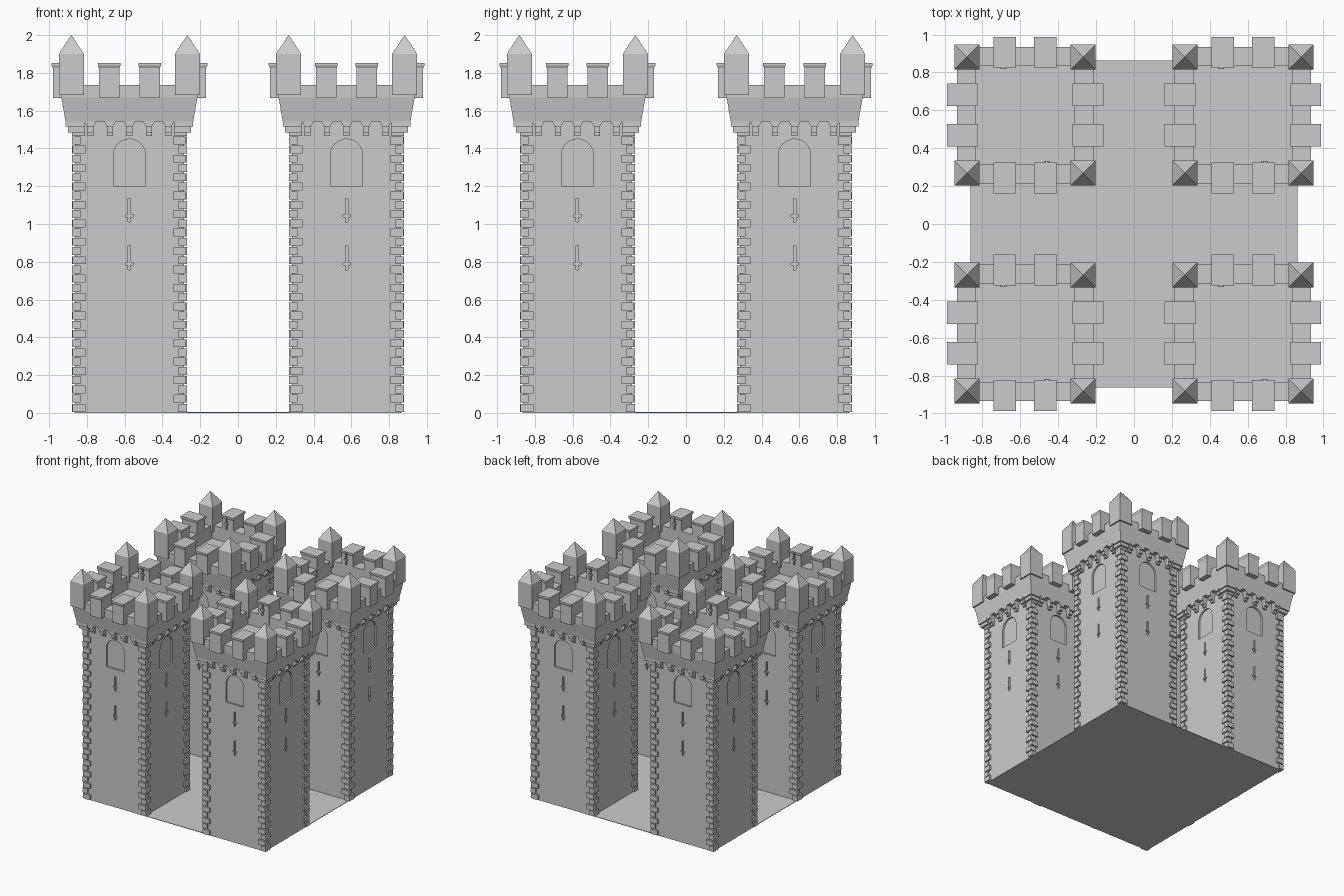
import bpy, bmesh, math
from mathutils import Matrix, Vector

cube = bpy.data.objects.get("Cube")
if cube:
    bpy.data.objects.remove(cube, do_unlink=True)

stone = bpy.data.materials.new("grey_stone")
stone.use_nodes = True
GREY = (0.6, 0.6, 0.6, 1)
stone.diffuse_color = GREY
stone.node_tree.nodes["Principled BSDF"].inputs["Base Color"].default_value = GREY

HALF = 0.289            # half width of a tower shaft
CENTRE = 0.575          # tower distance from the middle


def loft(bm, profile, cx=0, cy=0):
    """Stack rectangles (half_x, half_y, z) into a closed solid."""
    rings = []
    for hx, hy, z in profile:
        corners = ((-hx, -hy), (hx, -hy), (hx, hy), (-hx, hy))
        rings.append([bm.verts.new((cx + x, cy + y, z)) for x, y in corners])
    for low, high in zip(rings, rings[1:]):
        for i in range(4):
            j = (i + 1) % 4
            bm.faces.new((low[i], low[j], high[j], high[i]))
    bm.faces.new(rings[0][::-1])
    bm.faces.new(rings[-1])


def box(bm, x0, x1, y0, y1, z0, z1):
    hx, hy = (x1 - x0) / 2, (y1 - y0) / 2
    loft(bm, [(hx, hy, z0), (hx, hy, z1)], (x0 + x1) / 2, (y0 + y1) / 2)


def extrude_outline(bm, outline, y0, y1):
    """Closed (x, z) outline pushed through along y."""
    face = bm.faces.new([bm.verts.new((x, y0, z)) for x, z in outline])
    result = bmesh.ops.extrude_face_region(bm, geom=[face])
    moved = [v for v in result["geom"] if isinstance(v, bmesh.types.BMVert)]
    bmesh.ops.translate(bm, verts=moved, vec=(0, y1 - y0, 0))


def repeat_sides(bm, steps=(1, 2, 3)):
    """Copy the front side's geometry around the tower."""
    source = bm.verts[:] + bm.edges[:] + bm.faces[:]
    for k in steps:
        copy = bmesh.ops.duplicate(bm, geom=source)["geom"]
        bmesh.ops.rotate(bm, verts=[v for v in copy if isinstance(v, bmesh.types.BMVert)],
                         matrix=Matrix.Rotation(k * math.pi / 2, 3, 'Z'))


def to_mesh(bm, name):
    bmesh.ops.remove_doubles(bm, verts=bm.verts, dist=1e-6)
    bmesh.ops.recalc_face_normals(bm, faces=bm.faces)
    mesh = bpy.data.meshes.new(name)
    bm.to_mesh(mesh)
    bm.free()
    mesh.materials.append(stone)
    return mesh


def place(mesh, name, location=(0, 0, 0)):
    obj = bpy.data.objects.new(name, mesh)
    obj.location = location
    bpy.context.collection.objects.link(obj)
    return obj


def cross_outline(z0, z1, arm_z, w=0.007, arm=0.019, t=0.007):
    right = [(w, z0), (w, arm_z - t), (arm, arm_z - t),
             (arm, arm_z + t), (w, arm_z + t), (w, z1)]
    return right + [(-x, z) for x, z in reversed(right)]


def make_shaft():
    # Solid shaft with recessed windows and arrow slits
    bm = bmesh.new()
    box(bm, -HALF, HALF, -HALF, HALF, 0, 1.56)
    shaft = place(to_mesh(bm, "shaft"), "shaft")
    bm = bmesh.new()
    arch = [(-0.085, 1.2), (0.085, 1.2)]
    for i in range(13):
        a = math.pi * i / 12
        arch.append((0.085 * math.cos(a), 1.365 + 0.085 * math.sin(a)))
    inner, outer = -HALF + 0.015, -HALF - 0.02
    extrude_outline(bm, arch, inner, outer)
    extrude_outline(bm, cross_outline(1.01, 1.135, 1.043), inner, outer)
    extrude_outline(bm, cross_outline(0.757, 0.885, 0.79), inner, outer)
    repeat_sides(bm)
    cutter = place(to_mesh(bm, "opening_cutter"), "opening_cutter")
    cutter.hide_render = True
    cut = shaft.modifiers.new("openings", 'BOOLEAN')
    cut.operation = 'DIFFERENCE'
    cut.solver = 'EXACT'
    cut.object = cutter
    bpy.context.view_layer.update()
    graph = bpy.context.evaluated_depsgraph_get()
    mesh = bpy.data.meshes.new_from_object(shaft.evaluated_get(graph))
    for helper in (cutter, shaft):
        bpy.data.objects.remove(helper, do_unlink=True)
    return mesh


def make_quoins():
    # Alternating long and short corner stones
    bm = bmesh.new()
    out = HALF + 0.012
    rows = 30
    pitch = 1.465 / rows
    for row in range(rows):
        long_x = row % 2 == 0
        lx, ly = (0.068, 0.042) if long_x else (0.042, 0.068)
        ox, oy = (0, 0.004) if long_x else (0.004, 0)
        z = row * pitch + 0.006
        box(bm, -out - ox, -out + lx, -out - oy, -out + ly, z, z + pitch - 0.007)
    repeat_sides(bm)
    return to_mesh(bm, "corner_stones")


def make_corbels():
    # Stepped brackets under the parapet, larger at the corners
    bm = bmesh.new()
    steps = ((0.338, 1.515, 1.545), (0.325, 1.485, 1.515), (0.305, 1.465, 1.485))
    for out, z0, z1 in steps:
        box(bm, -out, -0.236, -out, -0.236, z0, z1)
        for i in range(-2, 3):
            x = i * 0.103
            flare = 0.016 if z1 > 1.54 else 0
            outline = [(x - 0.016, z0), (x + 0.016, z0),
                       (x + 0.016 + flare, z1), (x - 0.016 - flare, z1)]
            extrude_outline(bm, outline, -out, -HALF + 0.01)
    repeat_sides(bm)
    return to_mesh(bm, "corbels")


def make_parapet():
    # Flared wall with a sunken roof floor
    bm = bmesh.new()
    profile = ((0.338, 1.542), (0.36, 1.67), (0.36, 1.735), (0.26, 1.735), (0.26, 1.62))
    loft(bm, [(h, h, z) for h, z in profile])
    return to_mesh(bm, "parapet")


def make_merlons():
    # Two capped blocks on each side
    bm = bmesh.new()
    for x in (-0.107, 0.107):
        loft(bm, [(0.054, 0.074, 1.668), (0.054, 0.074, 1.825), (0.06, 0.082, 1.84),
                  (0.06, 0.082, 1.852)], x, -0.331)
    repeat_sides(bm)
    return to_mesh(bm, "merlons")


def make_merlon_crosses():
    # Small raised crosses on the inner faces of two merlons
    bm = bmesh.new()
    outline = [(x + 0.115, z) for x, z in cross_outline(1.74, 1.845, 1.785, 0.006, 0.016, 0.006)]
    extrude_outline(bm, outline, -0.26, -0.243)
    repeat_sides(bm, steps=(2,))
    return to_mesh(bm, "merlon_crosses")


def make_turrets():
    # Corner posts with pyramid caps
    bm = bmesh.new()
    half = 0.066
    loft(bm, [(half, half, 1.683), (half, half, 1.9), (0, 0, 2.0)], -0.307, -0.307)
    bmesh.ops.remove_doubles(bm, verts=bm.verts, dist=1e-6)
    repeat_sides(bm)
    return to_mesh(bm, "corner_turrets")


# Ground slab joining the towers
slab = bmesh.new()
edge = CENTRE + HALF
box(slab, -edge, edge, -edge, edge, 0, 0.004)
place(to_mesh(slab, "ground_slab"), "ground_slab")

# Four identical towers
parts = {"shaft": make_shaft(), "corner_stones": make_quoins(), "corbels": make_corbels(),
         "parapet": make_parapet(), "merlons": make_merlons(),
         "merlon_crosses": make_merlon_crosses(), "corner_turrets": make_turrets()}
for depth, y in (("front", -CENTRE), ("back", CENTRE)):
    for side, x in (("right", -CENTRE), ("left", CENTRE)):
        for part, mesh in parts.items():
            place(mesh, f"{depth}_{side}_{part}", (x, y, 0))
